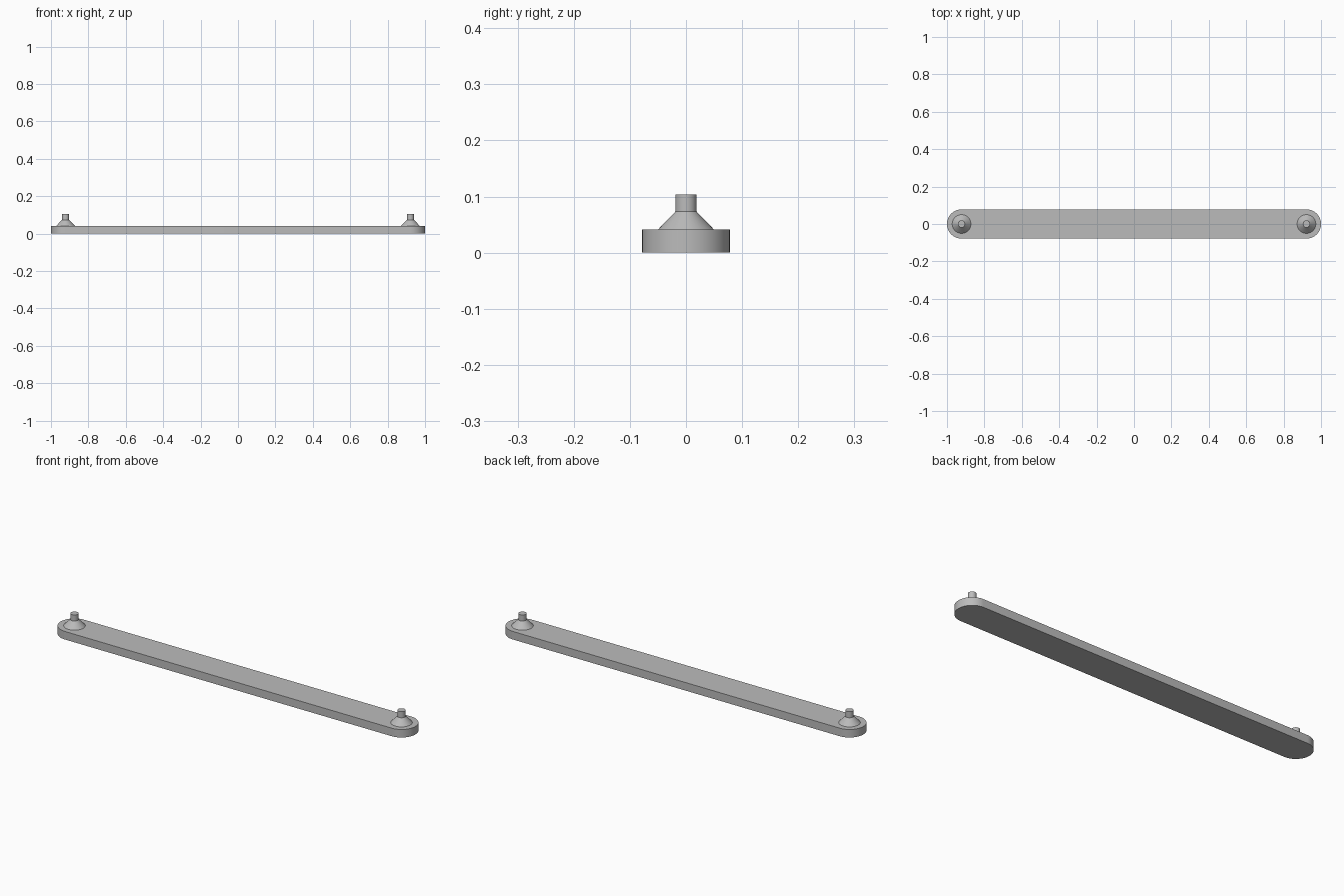
import bpy, bmesh, math

cube = bpy.data.objects.get("Cube")
if cube:
    bpy.data.objects.remove(cube, do_unlink=True)

HALF_WIDTH = 0.078
PIN_X = 1 - HALF_WIDTH
BAR_TOP = 0.041

grey = bpy.data.materials.new("plain grey")
grey.use_nodes = True
colour = (0.5, 0.5, 0.5, 1)
grey.diffuse_color = colour
grey.node_tree.nodes["Principled BSDF"].inputs["Base Color"].default_value = colour


def finish(bm, name):
    bmesh.ops.recalc_face_normals(bm, faces=bm.faces)
    mesh = bpy.data.meshes.new(name)
    bm.to_mesh(mesh)
    bm.free()
    mesh.materials.append(grey)
    obj = bpy.data.objects.new(name, mesh)
    bpy.context.collection.objects.link(obj)
    bpy.ops.object.select_all(action="DESELECT")
    obj.select_set(True)
    bpy.context.view_layer.objects.active = obj
    bpy.ops.object.shade_smooth_by_angle(angle=math.radians(30))


def build_bar(steps=32):
    # Rounded slot outline, extruded upward
    bm = bmesh.new()
    outline = []
    for side, start in ((1, -math.pi / 2), (-1, math.pi / 2)):
        for i in range(steps + 1):
            a = start + math.pi * i / steps
            outline.append(bm.verts.new((side * PIN_X + HALF_WIDTH * math.cos(a),
                                         HALF_WIDTH * math.sin(a), 0)))
    base = bm.faces.new(outline)
    top = bmesh.ops.extrude_face_region(bm, geom=[base], use_keep_orig=True)
    verts = [v for v in top["geom"] if isinstance(v, bmesh.types.BMVert)]
    bmesh.ops.translate(bm, verts=verts, vec=(0, 0, BAR_TOP))
    finish(bm, "bar")


def build_pin(name, x, sides=48):
    # Conical shoulder and cylindrical stub as one turned profile
    profile = [(0.05, BAR_TOP), (0.019, 0.073), (0.019, 0.104)]
    bm = bmesh.new()
    rings = []
    for r, z in profile:
        rings.append([bm.verts.new((x + r * math.cos(2 * math.pi * i / sides),
                                    r * math.sin(2 * math.pi * i / sides), z))
                      for i in range(sides)])
    for low, high in zip(rings, rings[1:]):
        for i in range(sides):
            j = (i + 1) % sides
            bm.faces.new((low[i], low[j], high[j], high[i]))
    bm.faces.new(rings[-1])
    finish(bm, name)


build_bar()
build_pin("left_pin", PIN_X)
build_pin("right_pin", -PIN_X)
